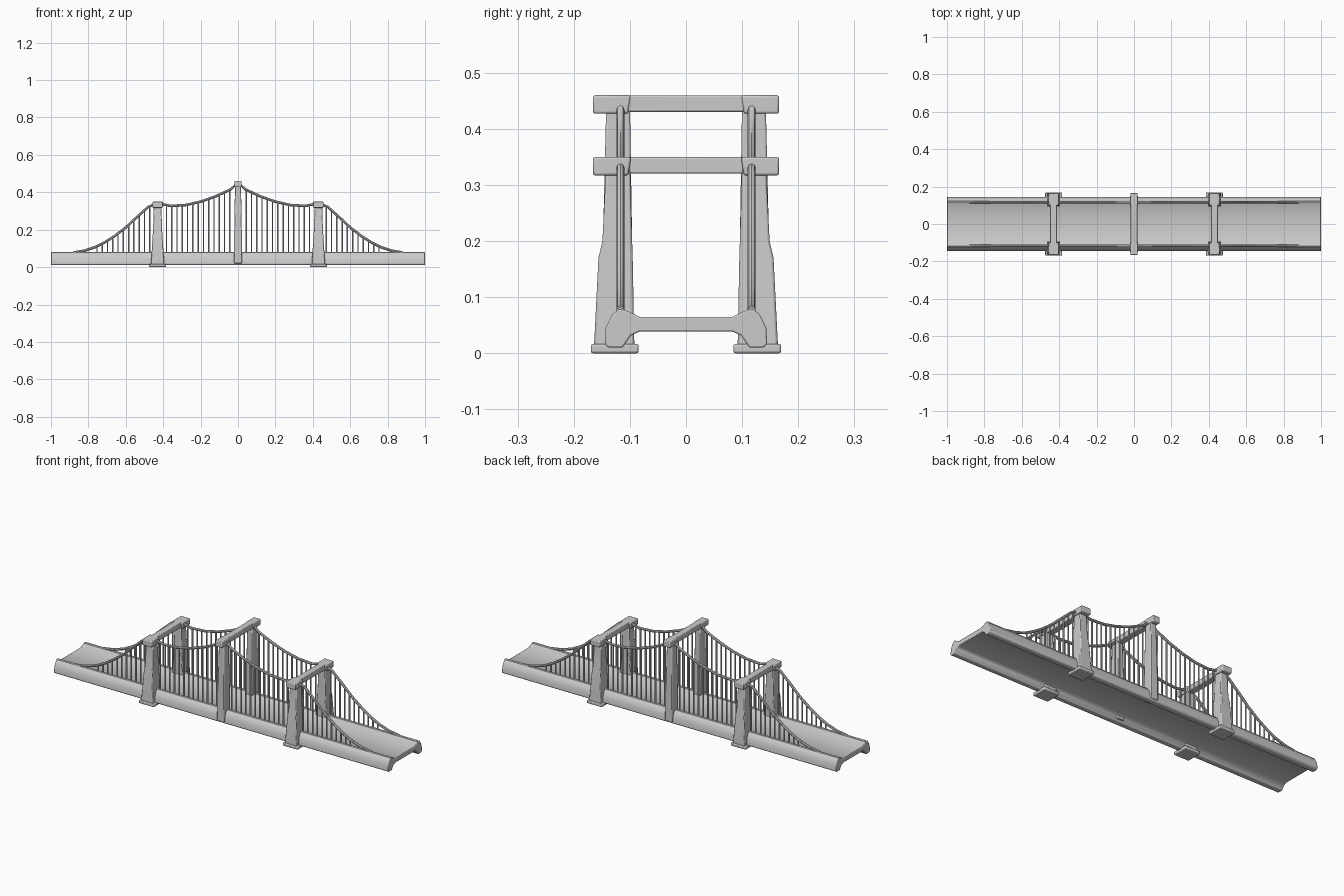
import bpy, bmesh, math
from mathutils import Vector

if "Cube" in bpy.data.objects:
    bpy.data.objects.remove(bpy.data.objects["Cube"])


def finish(name, bm, bevel=0.0):
    bmesh.ops.recalc_face_normals(bm, faces=bm.faces)
    me = bpy.data.meshes.new(name)
    bm.to_mesh(me)
    bm.free()
    ob = bpy.data.objects.new(name, me)
    bpy.context.collection.objects.link(ob)
    if bevel:
        mod = ob.modifiers.new("soft_edges", 'BEVEL')
        mod.width = bevel
        mod.segments = 2
        mod.limit_method = 'ANGLE'
        mod.angle_limit = math.radians(25)
    bpy.ops.object.select_all(action='DESELECT')
    ob.select_set(True)
    bpy.context.view_layer.objects.active = ob
    bpy.ops.object.shade_smooth_by_angle(angle=math.radians(40))
    return ob


def loft(name, rings, bevel=0.0):
    """Skin a stack of closed rings and cap both ends."""
    bm = bmesh.new()
    vs = [[bm.verts.new(p) for p in r] for r in rings]
    n = len(vs[0])
    for a, b in zip(vs, vs[1:]):
        for i in range(n):
            j = (i + 1) % n
            bm.faces.new((a[i], a[j], b[j], b[i]))
    bm.faces.new(vs[0])
    bm.faces.new(vs[-1])
    return finish(name, bm, bevel)


def box(name, center, size, bevel):
    bm = bmesh.new()
    bmesh.ops.create_cube(bm, size=1)
    bmesh.ops.scale(bm, vec=size, verts=bm.verts)
    bmesh.ops.translate(bm, vec=center, verts=bm.verts)
    return finish(name, bm, bevel)


def tube(name, pts, r, n=8):
    """Round tube along a path lying in an XZ plane."""
    rings = []
    side = Vector((0, 1, 0))
    for i, p in enumerate(pts):
        t = (pts[min(i + 1, len(pts) - 1)] - pts[max(i - 1, 0)]).normalized()
        up = t.cross(side)
        rings.append([p + r * (math.cos(2 * math.pi * k / n) * side
                               + math.sin(2 * math.pi * k / n) * up) for k in range(n)])
    return loft(name, rings)


# deck: road slab with a girder along each edge
half = [(0.082, 0.065), (0.108, 0.077), (0.120, 0.079), (0.131, 0.070), (0.143, 0.046),
        (0.145, 0.016), (0.138, 0.010), (0.113, 0.010), (0.098, 0.032), (0.082, 0.039)]
profile = half + [(-y, z) for y, z in reversed(half)]
loft("deck", [[(x, y, z) for y, z in profile] for x in (-1, 1)], 0.003)


# tower legs: rows of (z, half width in x, inner y, outer y)
def leg(name, x, side, rows):
    loft(name, [[(x - w, side * a, z), (x + w, side * a, z),
                 (x + w, side * b, z), (x - w, side * b, z)] for z, w, a, b in rows], 0.004)


OUTER_LEG = [(0.012, 0.036, 0.092, 0.164), (0.17, 0.026, 0.095, 0.156),
             (0.20, 0.024, 0.096, 0.149), (0.34, 0.020, 0.100, 0.142)]
CENTRE_LEG = [(0.02, 0.022, 0.095, 0.150), (0.20, 0.020, 0.096, 0.148),
              (0.45, 0.016, 0.100, 0.142)]
for label, x, top, rows in (("left", -0.43, 0.35, OUTER_LEG),
                            ("centre", 0.0, 0.46, CENTRE_LEG),
                            ("right", 0.43, 0.35, OUTER_LEG)):
    box(label + "_crossbeam", (x, 0, top - 0.015), (0.036, 0.30, 0.029), 0.003)
    for s, sn in ((-1, "front"), (1, "back")):
        leg(f"{label}_{sn}_leg", x, s, rows)
        # widened cap on the leg
        w = 0.028 if x else 0.020
        loft(f"{label}_{sn}_cap",
             [[(x + dx * w, s * y, z) for dx, y in ((-1, a), (1, a), (1, 0.166), (-1, 0.166))]
              for z, a in ((top - 0.033, 0.103), (top, 0.098))], 0.004)
        # footing under the outer towers only
        if x:
            box(f"{label}_{sn}_footing", (x, s * 0.127, 0.0085), (0.09, 0.085, 0.017), 0.004)

# main cable heights, one side, from tower centre to deck end
CABLE = [(0, 0.452), (0.04, 0.415), (0.12, 0.378), (0.20, 0.350), (0.28, 0.332),
         (0.36, 0.327), (0.43, 0.342), (0.48, 0.322), (0.54, 0.268), (0.60, 0.212),
         (0.66, 0.166), (0.71, 0.134), (0.76, 0.108), (0.82, 0.088), (0.88, 0.078)]


def cable_z(x):
    x = abs(x)
    for (x0, z0), (x1, z1) in zip(CABLE, CABLE[1:]):
        if x <= x1:
            return z0 + (z1 - z0) * (x - x0) / (x1 - x0)
    return CABLE[-1][1]


hanger_x = [0.044 + 0.0282 * i for i in range(13)] + [0.472 + 0.0282 * i for i in range(11)]
path = [(-x, z) for x, z in reversed(CABLE[1:])] + CABLE
for y, sn in ((-0.117, "front"), (0.117, "back")):
    tube(sn + "_main_cable", [Vector((x, y, z)) for x, z in path], 0.007)
    # rail pipe along the girder top
    tube(sn + "_deck_rail", [Vector((-0.998, y, 0.073)), Vector((0.998, y, 0.073))], 0.009)
    # vertical hangers
    bm = bmesh.new()
    for x in [m * h for h in hanger_x for m in (-1, 1)]:
        top = cable_z(x)
        res = bmesh.ops.create_cone(bm, cap_ends=True, segments=6, radius1=0.004,
                                    radius2=0.004, depth=top - 0.07)
        bmesh.ops.translate(bm, vec=(x, y, (top + 0.07) / 2), verts=res["verts"])
    finish(sn + "_hangers", bm)
